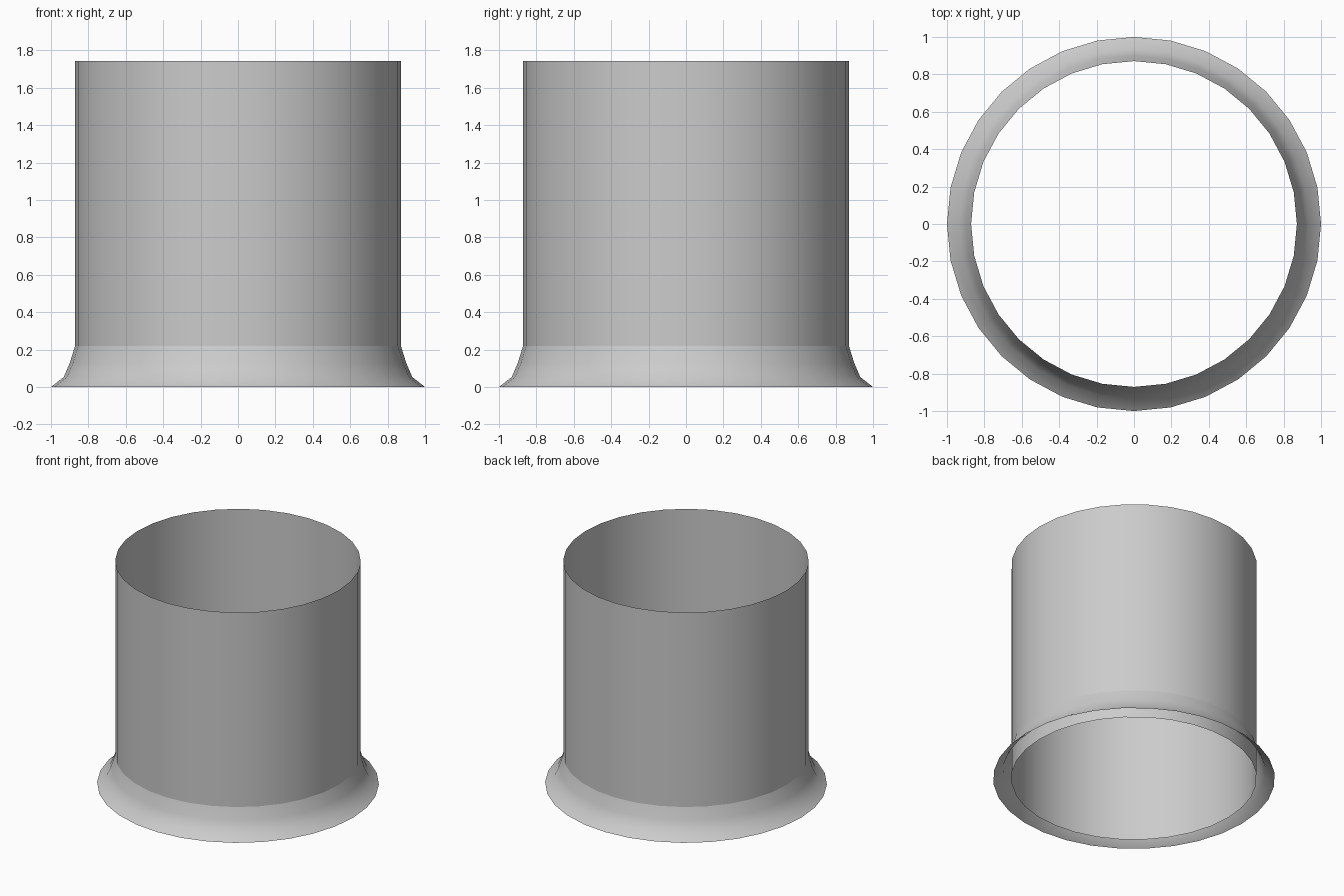
import bpy
import bmesh
import math

if "Cube" in bpy.data.objects:
    bpy.data.objects.remove(bpy.data.objects["Cube"])

SIDES = 32


def lathe(name, profile):
    """Revolve an open (radius, height) profile around z, listed bottom to top."""
    bm = bmesh.new()
    rings = []
    for r, z in profile:
        rings.append([bm.verts.new((r * math.cos(2 * math.pi * i / SIDES),
                                    r * math.sin(2 * math.pi * i / SIDES), z))
                      for i in range(SIDES)])
    for low, high in zip(rings, rings[1:]):
        for i in range(SIDES):
            j = (i + 1) % SIDES
            face = bm.faces.new((low[i], low[j], high[j], high[i]))
            face.smooth = True
    mesh = bpy.data.meshes.new(name)
    bm.to_mesh(mesh)
    bm.free()
    obj = bpy.data.objects.new(name, mesh)
    bpy.context.collection.objects.link(obj)
    return obj


# Thin open tube running the full height
lathe("tube_wall", [(0.871, 0.0), (0.871, 1.743)])

# Flared skirt around the foot, open underneath
lathe("flared_base", [(1.0, 0.0), (0.932, 0.053), (0.899, 0.13), (0.871, 0.22)])
